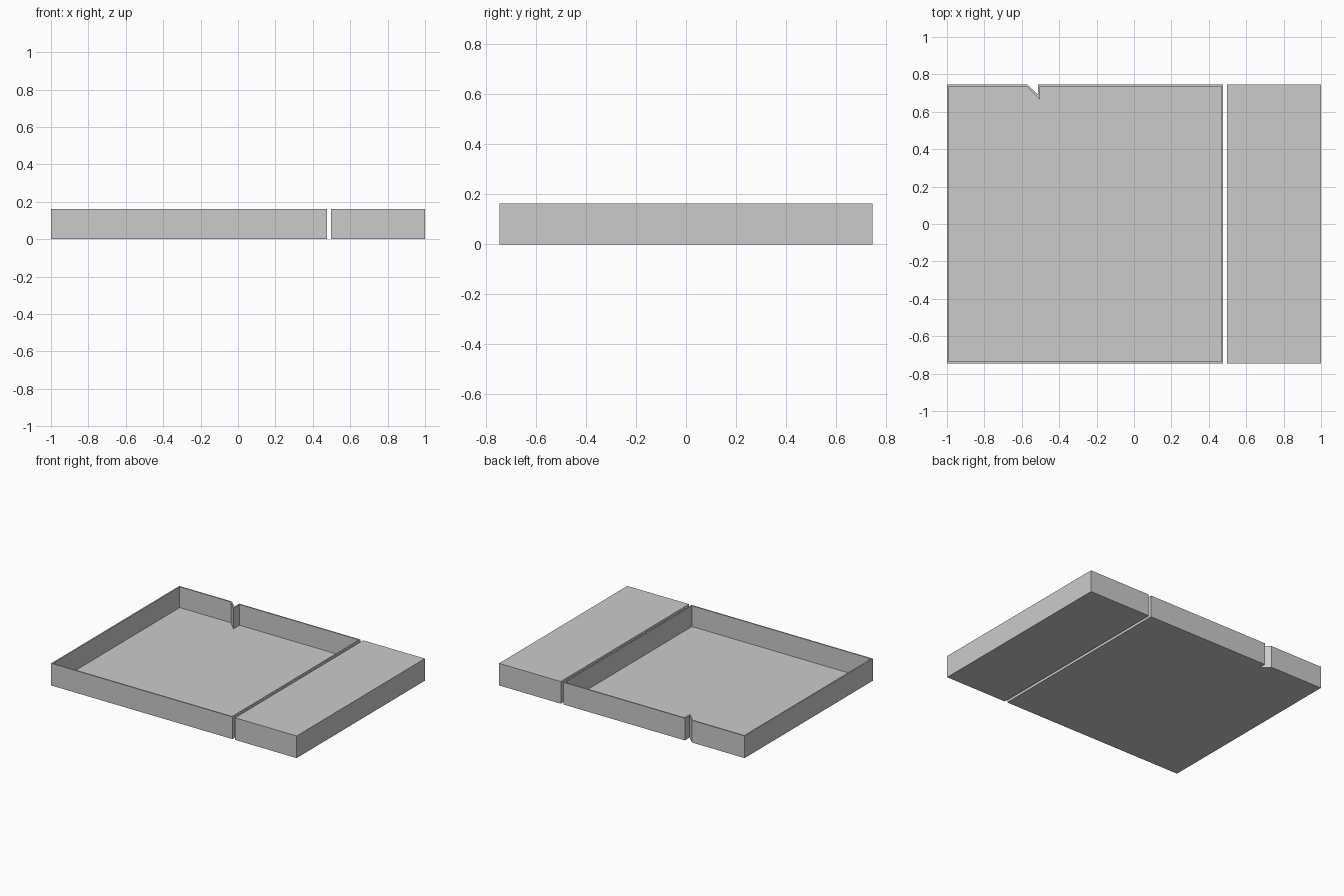
import bpy
import bmesh
from mathutils import Vector

cube = bpy.data.objects.get("Cube")
if cube:
    bpy.data.objects.remove(cube, do_unlink=True)

HALF_DEPTH = 0.746
HEIGHT = 0.163
WALL = 0.01

grey = bpy.data.materials.new("light grey")
grey.use_nodes = True
grey.diffuse_color = (0.6, 0.6, 0.6, 1)
grey.node_tree.nodes["Principled BSDF"].inputs["Base Color"].default_value = (0.6, 0.6, 0.6, 1)


def inset_outline(points, distance):
    """Mitred inward offset of a counter-clockwise outline."""
    pts = [Vector(p) for p in points]
    result = []
    for i, p in enumerate(pts):
        d1 = (p - pts[i - 1]).normalized()
        d2 = (pts[(i + 1) % len(pts)] - p).normalized()
        n1, n2 = Vector((-d1.y, d1.x)), Vector((-d2.y, d2.x))
        result.append(p + (n1 + n2) * distance / (1 + n1.dot(n2)))
    return result


def make_part(name, outline, hollow=False):
    """Upright prism from an outline, optionally hollowed from the top."""
    bm = bmesh.new()

    def ring(points, z):
        return [bm.verts.new((p[0], p[1], z)) for p in points]

    rings = [ring(outline, 0), ring(outline, HEIGHT)]
    if hollow:
        inner = inset_outline(outline, WALL)
        rings += [ring(inner, HEIGHT), ring(inner, WALL)]
    bm.faces.new(rings[0][::-1])
    for low, high in zip(rings, rings[1:]):
        for i in range(len(outline)):
            j = (i + 1) % len(outline)
            bm.faces.new((low[i], low[j], high[j], high[i]))
    bm.faces.new(rings[-1])
    bmesh.ops.recalc_face_normals(bm, faces=bm.faces)
    mesh = bpy.data.meshes.new(name)
    bm.to_mesh(mesh)
    bm.free()
    mesh.materials.append(grey)
    obj = bpy.data.objects.new(name, mesh)
    bpy.context.collection.objects.link(obj)
    return obj


# Open tray with a sharp notch in its back wall
make_part("notched_tray", [
    (-1, -HALF_DEPTH), (0.477, -HALF_DEPTH), (0.477, HALF_DEPTH),
    (-0.513, HALF_DEPTH), (-0.513, 0.69), (-0.57, HALF_DEPTH), (-1, HALF_DEPTH),
], hollow=True)

# Solid block beside the tray, across a narrow gap
make_part("side_block", [
    (0.498, -HALF_DEPTH), (1, -HALF_DEPTH), (1, HALF_DEPTH), (0.498, HALF_DEPTH),
])
